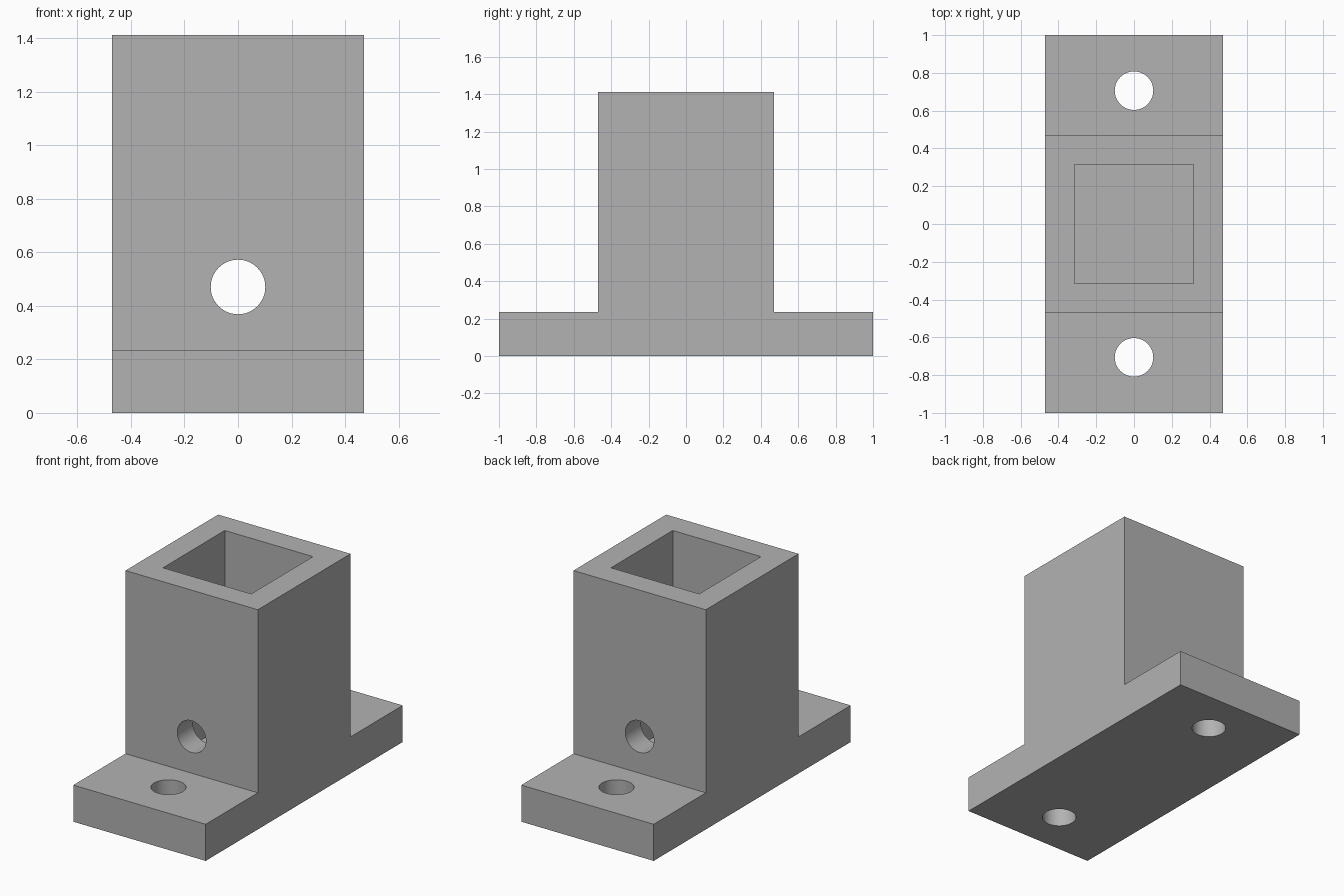
import bpy, bmesh, math
from mathutils import Matrix

if "Cube" in bpy.data.objects:
    bpy.data.objects.remove(bpy.data.objects["Cube"])

U = 2 / 25.5          # size of one design unit
HOLE_R = 1.3 * U

grey = bpy.data.materials.new("plain grey")
grey.diffuse_color = (0.448, 0.448, 0.448, 1)
grey.use_nodes = True
grey.node_tree.nodes["Principled BSDF"].inputs["Base Color"].default_value = grey.diffuse_color


def add_object(name, bm):
    bmesh.ops.recalc_face_normals(bm, faces=bm.faces)
    mesh = bpy.data.meshes.new(name)
    bm.to_mesh(mesh)
    bm.free()
    mesh.materials.append(grey)
    obj = bpy.data.objects.new(name, mesh)
    bpy.context.collection.objects.link(obj)
    return obj


def box(name, size, centre):
    bm = bmesh.new()
    bmesh.ops.create_cube(bm, size=1, matrix=Matrix.Translation(centre) @ Matrix.Diagonal((*size, 1)))
    return add_object(name, bm)


def rod(name, length, centre, rotation=Matrix.Identity(4)):
    bm = bmesh.new()
    bmesh.ops.create_cone(bm, cap_ends=True, segments=64, radius1=HOLE_R, radius2=HOLE_R,
                          depth=length, matrix=Matrix.Translation(centre) @ rotation)
    return add_object(name, bm)


# Flanged socket body: side profile (y, z) extruded across x
half = [(12.75, 0), (12.75, 3), (6, 3), (6, 18)]
profile = half + [(-y, z) for y, z in reversed(half)]
bm = bmesh.new()
face = bm.faces.new([bm.verts.new((-6 * U, y * U, z * U)) for y, z in profile])
ext = bmesh.ops.extrude_face_region(bm, geom=[face])
bmesh.ops.translate(bm, vec=(12 * U, 0, 0),
                    verts=[g for g in ext["geom"] if isinstance(g, bmesh.types.BMVert)])
body = add_object("socket_body", bm)

# Cutters: square pocket, cross pin hole and two flange screw holes
cutters = [
    box("pocket_cutter", (8 * U, 8 * U, 20 * U), (0, 0, 12 * U)),
    rod("pin_hole_cutter", 14 * U, (0, 0, 6 * U), Matrix.Rotation(math.pi / 2, 4, 'X')),
]
for side in (-1, 1):
    cutters.append(rod("screw_hole_cutter", 8 * U, (0, side * 9 * U, 1.5 * U)))

bpy.context.view_layer.objects.active = body
for cutter in cutters:
    mod = body.modifiers.new(cutter.name, 'BOOLEAN')
    mod.operation = 'DIFFERENCE'
    mod.solver = 'EXACT'
    mod.object = cutter
    bpy.ops.object.modifier_apply(modifier=mod.name)
for cutter in cutters:
    bpy.data.objects.remove(cutter)

# Smooth bores, sharp edges elsewhere
body.select_set(True)
bpy.ops.object.shade_smooth_by_angle(angle=math.radians(30))
